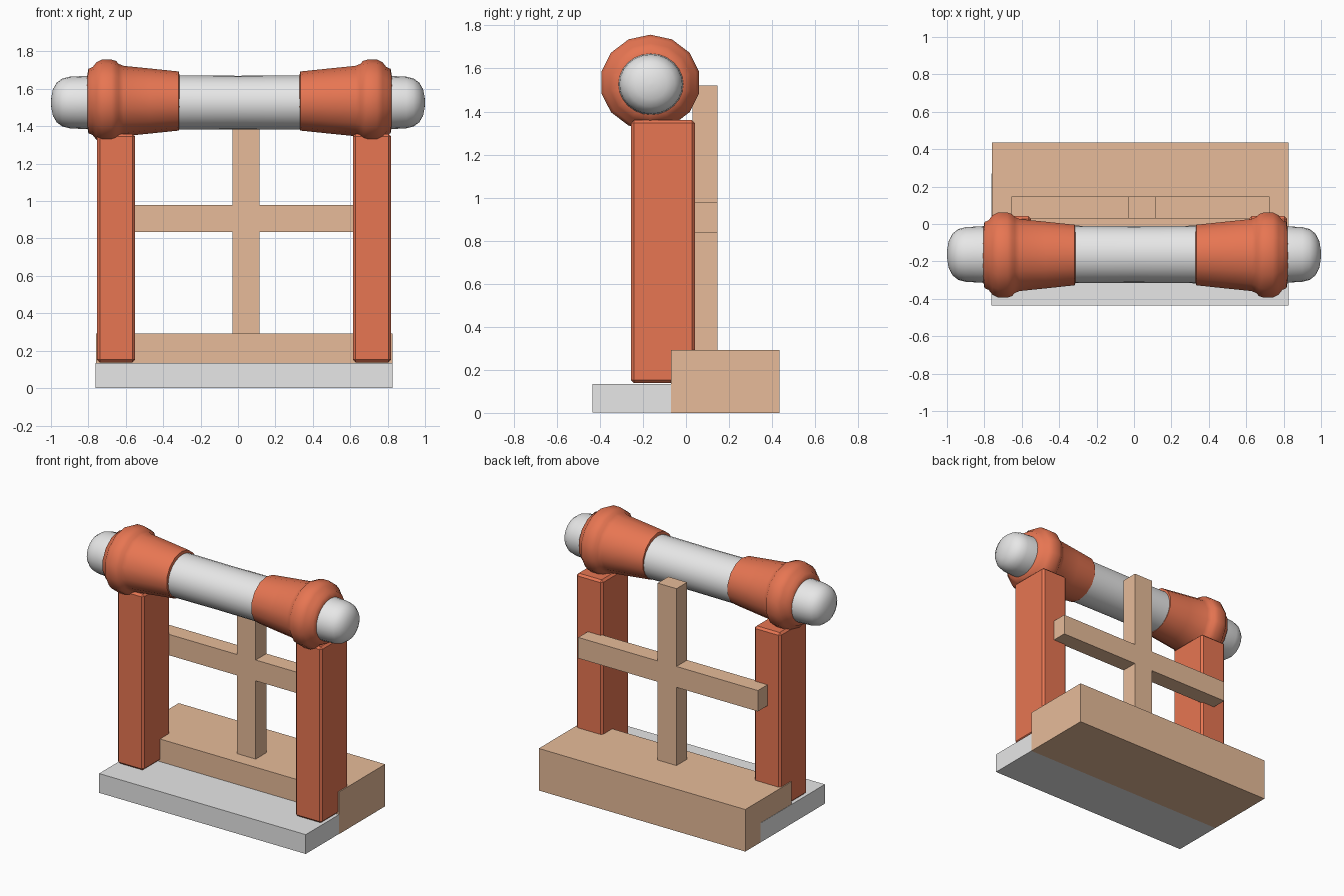
import bpy, bmesh, math

cube = bpy.data.objects.get("Cube")
if cube:
    bpy.data.objects.remove(cube, do_unlink=True)


def material(name, rgb):
    m = bpy.data.materials.new(name)
    m.use_nodes = True
    m.diffuse_color = (*rgb, 1)
    m.node_tree.nodes["Principled BSDF"].inputs["Base Color"].default_value = (*rgb, 1)
    return m


grey = material("light grey", (0.8, 0.8, 0.8))
tan = material("tan wood", (0.8, 0.5, 0.32))
orange = material("burnt orange", (0.8, 0.18, 0.085))


def finish(name, bm, mat):
    bmesh.ops.recalc_face_normals(bm, faces=bm.faces)
    mesh = bpy.data.meshes.new(name)
    bm.to_mesh(mesh)
    bm.free()
    mesh.materials.append(mat)
    ob = bpy.data.objects.new(name, mesh)
    bpy.context.collection.objects.link(ob)
    return ob


def box(name, xs, ys, zs, mat, bevel=0):
    bm = bmesh.new()
    bmesh.ops.create_cube(bm, size=1)
    for v in bm.verts:
        v.co = [sum(r) / 2 + c * (r[1] - r[0]) for c, r in zip(v.co, (xs, ys, zs))]
    if bevel:
        bmesh.ops.bevel(bm, geom=bm.edges[:], offset=bevel, segments=1, affect='EDGES')
    return finish(name, bm, mat)


def lathe(name, profile, sides, mat, centre, y_scale=1):
    """Turn (x, radius) points around the x axis, starting from the top."""
    bm = bmesh.new()
    rings = []
    for x, r in profile:
        angles = [2 * math.pi * i / sides for i in range(sides)]
        rings.append([bm.verts.new((x, r * y_scale * math.sin(a), r * math.cos(a)))
                      for a in angles])
    for a, b in zip(rings, rings[1:]):
        for i in range(sides):
            j = (i + 1) % sides
            bm.faces.new((a[i], a[j], b[j], b[i]))
    bm.faces.new(rings[0])
    bm.faces.new(rings[-1])
    ob = finish(name, bm, mat)
    ob.location = centre
    bpy.ops.object.select_all(action='DESELECT')
    ob.select_set(True)
    bpy.context.view_layer.objects.active = ob
    bpy.ops.object.shade_smooth_by_angle(angle=math.radians(60))
    return ob


# Base
box("base_slab", (-0.762, 0.825), (-0.435, 0.27), (0.001, 0.135), grey)
box("rear_base_block", (-0.76, 0.826), (-0.07, 0.435), (0, 0.292), tan)

# Uprights
box("right_pillar", (-0.753, -0.55), (-0.255, 0.042), (0.138, 1.36), orange, 0.014)
box("left_pillar", (0.615, 0.818), (-0.255, 0.042), (0.138, 1.36), orange, 0.014)

# Rear cross frame
box("rear_post", (-0.03, 0.115), (0.03, 0.147), (0.29, 1.52), tan)
box("rear_crossbar", (-0.655, 0.725), (0.03, 0.147), (0.835, 0.98), tan)

# Roller with rounded ends
half = [(0, 0.143), (0.3, 0.145), (0.6, 0.147), (0.8, 0.143), (0.9, 0.138),
        (0.94, 0.128), (0.97, 0.105), (0.99, 0.07), (0.998, 0.03), (1, 0.004)]
profile = [(-x, r) for x, r in reversed(half[1:])] + half
lathe("roller", profile, 24, grey, (0, -0.163, 1.527), 1.06)

# Flared sleeves
sleeve = [(0.32, 0.135), (0.325, 0.158), (0.48, 0.174), (0.62, 0.188), (0.645, 0.198),
          (0.66, 0.214), (0.685, 0.222), (0.735, 0.222), (0.765, 0.207),
          (0.785, 0.182), (0.808, 0.172), (0.815, 0.13)]
for name, s in (("left_sleeve", 1), ("right_sleeve", -1)):
    lathe(name, [(s * x, r) for x, r in sleeve], 14, orange, (0.008, -0.166, 1.535), 1.05)
